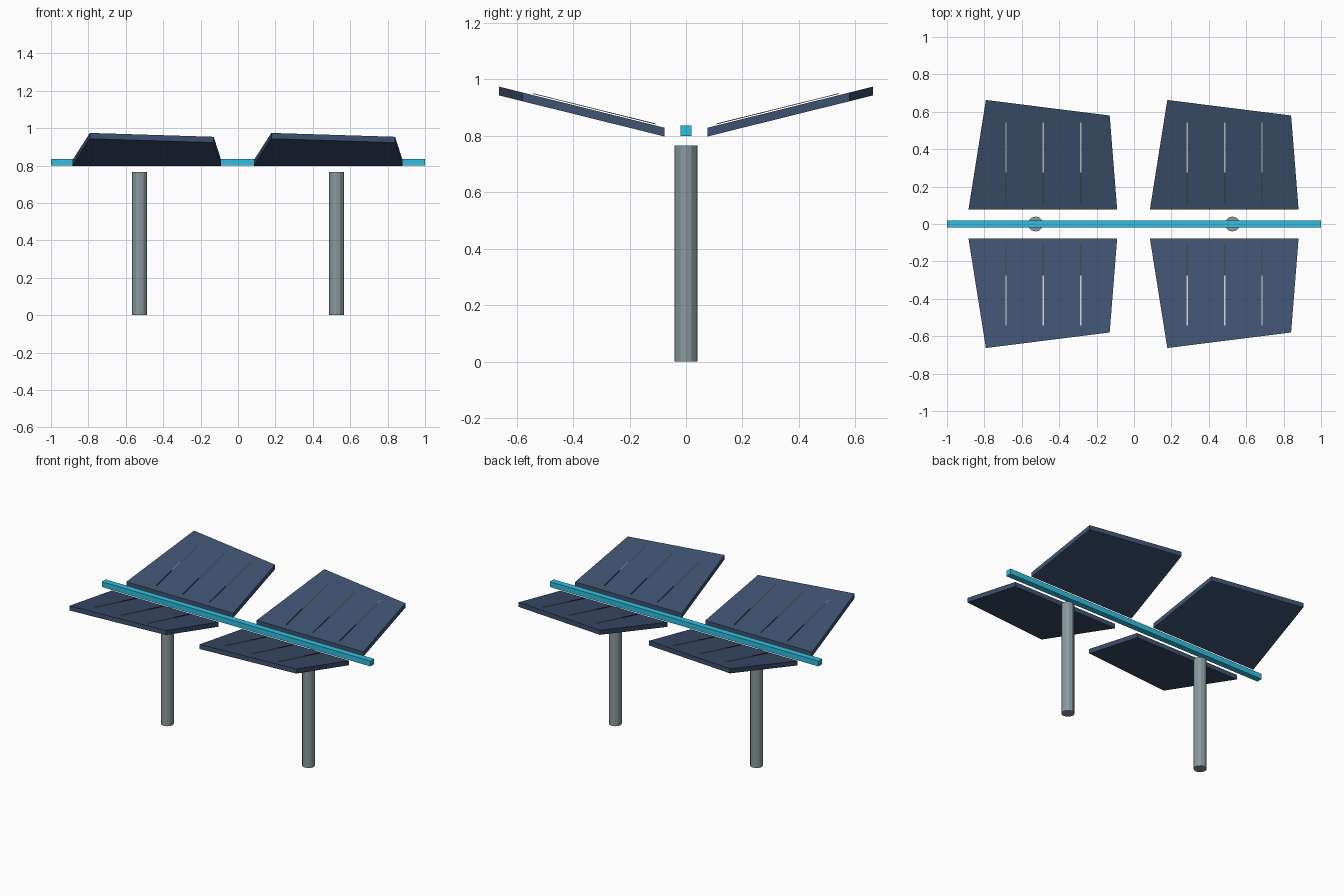
import bpy, bmesh
from mathutils import Vector

if "Cube" in bpy.data.objects:
    bpy.data.objects.remove(bpy.data.objects["Cube"])


def material(name, rgb):
    m = bpy.data.materials.new(name)
    m.diffuse_color = (*rgb, 1)
    m.use_nodes = True
    m.node_tree.nodes["Principled BSDF"].inputs["Base Color"].default_value = m.diffuse_color
    return m


NAVY = material("panel_navy", (0.05, 0.085, 0.165))
CYAN = material("beam_cyan", (0.03, 0.52, 0.74))
STEEL = material("post_steel", (0.25, 0.32, 0.34))
DARK = material("line_dark", (0.05, 0.055, 0.06))
LIGHT = material("line_light", (0.6, 0.62, 0.6))

SLOPE = 0.248


def top_z(y):
    return 0.829 + SLOPE * (abs(y) - 0.077)


def slab(name, outline, lift, thick, mat):
    """Outline laid on the tilted plane, extruded straight down."""
    bm = bmesh.new()
    face = bm.faces.new([bm.verts.new((x, y, top_z(y) + lift)) for x, y in outline])
    ext = bmesh.ops.extrude_face_region(bm, geom=[face], use_keep_orig=True)
    verts = [g for g in ext["geom"] if isinstance(g, bmesh.types.BMVert)]
    bmesh.ops.translate(bm, verts=verts, vec=Vector((0, 0, -thick)))
    bmesh.ops.recalc_face_normals(bm, faces=bm.faces)
    mesh = bpy.data.meshes.new(name)
    bm.to_mesh(mesh)
    bm.free()
    ob = bpy.data.objects.new(name, mesh)
    bpy.context.collection.objects.link(ob)
    mesh.materials.append(mat)
    return ob


# Four tilted panels, mirrored front to back
PANEL = [(-0.4, 0.077), (0.395, 0.077), (0.355, 0.58), (-0.307, 0.663)]
for cx, col in ((-0.485, "left"), (0.485, "right")):
    for s, row in ((1, "back"), (-1, "front")):
        slab(f"{row}_{col}_panel", [(cx + x, s * y) for x, y in PANEL], 0, 0.031, NAVY)
        # Thin cell lines, hovering just above each panel
        for i in (-1, 0, 1):
            for y0, y1, mat, part in ((0.108, 0.275, DARK, "inner"), (0.275, 0.542, LIGHT, "outer")):
                x, w = cx + 0.2 * i, 0.003
                pts = [(x - w, s * y0), (x + w, s * y0), (x + w, s * y1), (x - w, s * y1)]
                slab(f"{row}_{col}_{part}_cell_line_{i + 2}", pts, 0.007, 0.003, mat)

# Long central beam
bpy.ops.mesh.primitive_cube_add(size=1, location=(0, 0, 0.818))
beam = bpy.context.object
beam.name = "central_beam"
beam.scale = (2, 0.04, 0.036)
beam.data.materials.append(CYAN)

# Support posts
for x, side in ((-0.526, "left"), (0.526, "right")):
    bpy.ops.mesh.primitive_cylinder_add(vertices=12, radius=0.04, depth=0.766, location=(x, 0, 0.383))
    post = bpy.context.object
    post.name = f"{side}_post"
    post.data.materials.append(STEEL)
    bpy.ops.object.shade_smooth_by_angle()
